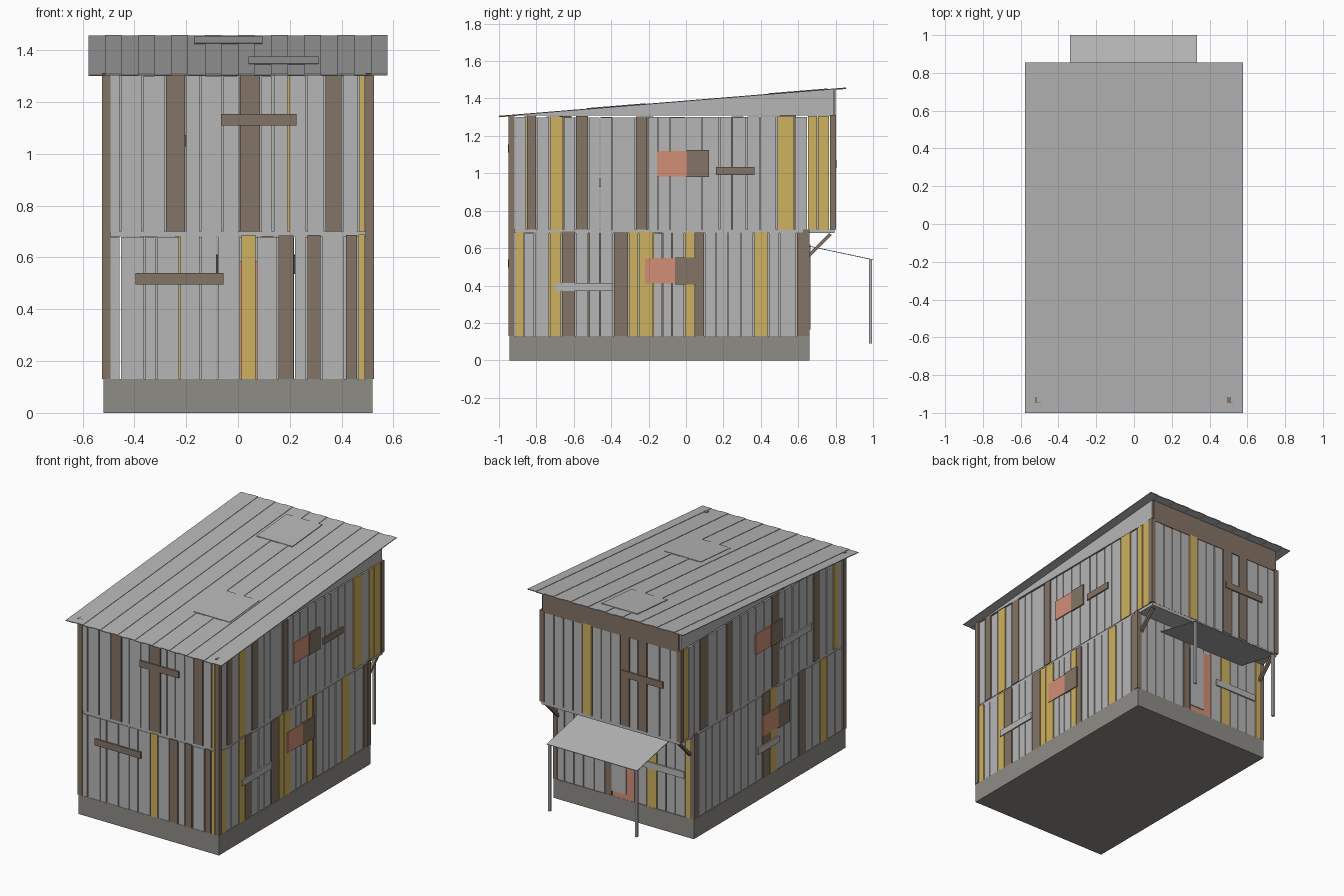
import bpy, bmesh, random

if "Cube" in bpy.data.objects:
    bpy.data.objects.remove(bpy.data.objects["Cube"])
random.seed(4)

# Materials (linear diffuse colours)
MATS = []
for name, col in [("grey metal", (0.47, 0.47, 0.47)), ("brown wood", (0.23, 0.172, 0.13)),
                  ("yellow paint", (0.62, 0.44, 0.115)), ("salmon panel", (0.64, 0.275, 0.182)),
                  ("stone base", (0.275, 0.262, 0.235))]:
    m = bpy.data.materials.new(name)
    m.diffuse_color = (*col, 1)
    m.use_nodes = True
    m.node_tree.nodes["Principled BSDF"].inputs["Base Color"].default_value = m.diffuse_color
    MATS.append(m)
GREY, BROWN, YELLOW, SALMON, STONE = range(5)
CODE = {"g": GREY, "b": BROWN, "y": YELLOW}


def add_box(bm, lo, hi, mat):
    """Axis-aligned box between two corners."""
    geo = bmesh.ops.create_cube(bm, size=1)
    for v in geo["verts"]:
        for i in range(3):
            v.co[i] = (lo[i] + hi[i]) / 2 + v.co[i] * (hi[i] - lo[i])
    for f in {f for v in geo["verts"] for f in v.link_faces}:
        f.material_index = mat


def add_prism(bm, profile, x0, x1, mat):
    """Extrude a (y, z) profile along x."""
    a = [bm.verts.new((x0, y, z)) for y, z in profile]
    b = [bm.verts.new((x1, y, z)) for y, z in profile]
    n = len(a)
    faces = [bm.faces.new(a), bm.faces.new(b[::-1])]
    faces += [bm.faces.new((a[i], b[i], b[(i + 1) % n], a[(i + 1) % n])) for i in range(n)]
    for f in faces:
        f.material_index = mat


def finish(name, bm):
    bmesh.ops.recalc_face_normals(bm, faces=bm.faces)
    me = bpy.data.meshes.new(name)
    bm.to_mesh(me)
    bm.free()
    for m in MATS:
        me.materials.append(m)
    ob = bpy.data.objects.new(name, me)
    bpy.context.collection.objects.link(ob)


def box(name, lo, hi, mat):
    bm = bmesh.new()
    add_box(bm, lo, hi, mat)
    finish(name, bm)


def prism(name, profile, x0, x1, mat):
    bm = bmesh.new()
    add_prism(bm, profile, x0, x1, mat)
    finish(name, bm)


# Wall planes: (axis along the wall, outer coordinate, outward sign)
FRONT, RIGHT, LEFT = ("x", -0.943, -1), ("y", 0.516, 1), ("y", -0.516, -1)
BACK_LOW, BACK_UP = ("x", 0.656, 1), ("x", 0.796, 1)


def on_wall(wall, u0, u1, z0, z1, d0, d1):
    """Corners of a box on a wall; d is the distance out from the wall face."""
    axis, p, s = wall
    w0, w1 = sorted((p + s * d0, p + s * d1))
    return ((u0, w0, z0), (u1, w1, z1)) if axis == "x" else ((w0, u0, z0), (w1, u1, z1))


def plank_wall(name, wall, edges, colours, z0, z1):
    """Row of upright planks with narrow gaps between them."""
    bm = bmesh.new()
    for u0, u1, c in zip(edges, edges[1:], colours):
        top = z1 - (random.uniform(0.006, 0.012) if c == "g" else random.uniform(0, 0.006))
        out = 0 if c == "g" else 0.003
        add_box(bm, *on_wall(wall, u0 + 0.003, u1 - 0.003, z0, top, -0.012, out), CODE[c])
    finish(name, bm)


def plate(name, wall, u0, u1, z0, z1, mat, out=0.009):
    box(name, *on_wall(wall, u0, u1, z0, z1, 0, out), mat)


# Base and middle floor
box("base", (-0.52, -0.945, 0), (0.52, 0.66, 0.13), STONE)
box("middle_floor", (-0.513, -0.94, 0.68), (0.513, 0.795, 0.70), GREY)

LOW, UP = (0.13, 0.69), (0.70, 1.309)
# Front planks
plank_wall("front_upper_planks", FRONT,
           [-.495, -.455, -.37, -.28, -.203, -.145, -.06, .005, .088, .135, .195, .265, .335,
            .403, .465, .493], "gggbgggbggggbgy", *UP)
plank_wall("front_lower_planks", FRONT,
           [-.495, -.455, -.36, -.315, -.225, -.145, -.08, .01, .07, .153, .217, .265, .322,
            .413, .463, .493], "gggggggygbgbgby", *LOW)
# Right planks
plank_wall("right_upper_planks", RIGHT,
           [-.915, -.853, -.798, -.73, -.655, -.59, -.522, -.46, -.395, -.27, -.207, -.15,
            -.085, 0, .085, .18, .245, .325, .395, .485, .58, .65, .703, .768],
           "gbgygbgggbgggggggggygyy", *UP)
plank_wall("right_lower_planks", RIGHT,
           [-.915, -.867, -.81, -.73, -.665, -.59, -.52, -.46, -.388, -.307, -.254, -.177,
            -.125, -.075, -.008, .048, .098, .16, .225, .295, .362, .44, .5, .59, .655],
           "yggybgggbyygggybggggyggb", *LOW)
# Left planks
plank_wall("left_upper_planks", LEFT,
           [-.915, -.87, -.82, -.75, -.68, -.61, -.54, -.46, -.39, -.31, -.25, -.17, -.09, 0,
            .08, .16, .24, .31, .41, .5, .59, .65, .71, .768],
           "gyggbgggggbgggggbggbggy", *UP)
plank_wall("left_lower_planks", LEFT,
           [-.915, -.84, -.755, -.68, -.6, -.53, -.45, -.37, -.3, -.22, -.15, -.07, 0, .08,
            .15, .23, .3, .38, .46, .53, .6, .655],
           "ggyggbgggybgggggggggg", *LOW)
# Back planks, leaving the doorway open below
plank_wall("back_upper_planks", BACK_UP,
           [-.495, -.44, -.36, -.27, -.2, -.14, -.07, 0, .07, .14, .21, .28, .35, .42, .495],
           "gggbgbgggygggg", *UP)
plank_wall("back_lower_planks", BACK_LOW,
           [-.495, -.455, -.38, -.31, -.245, -.17, -.083], "ygggyg", *LOW)
plank_wall("back_lower_planks_2", BACK_LOW, [.088, .14, .22, .3, .37, .44, .495], "bggggg", *LOW)
plank_wall("door_lintel", BACK_LOW, [-.083, .088], "g", 0.585, 0.69)

# Corner posts
for sx in (-1, 1):
    for nm, y, z0, z1 in [("front", -0.932, .13, 1.312), ("lower_back", 0.645, .13, 0.70),
                          ("upper_back", 0.785, .70, 1.312)]:
        box(f"{nm}_corner_post", (sx * 0.508 - 0.016, y - 0.016, z0),
            (sx * 0.508 + 0.016, y + 0.016, z1), BROWN)
    # Braces under the overhang
    prism("overhang_brace", [(0.66, 0.55), (0.66, 0.575), (0.765, 0.68), (0.78, 0.67)],
          sx * 0.49 - 0.01, sx * 0.49 + 0.01, BROWN)

# Door with a patch over it
plate("door", BACK_LOW, -0.08, 0.085, 0.13, 0.585, SALMON, 0.003)
plate("door_patch", BACK_LOW, -0.02, 0.088, 0.165, 0.62, GREY)

# Windows with open shutters, mirrored layout on the left wall
for nm, wall, y, z, s in [("right_upper", RIGHT, 0.005, 1.052, 1), ("right_lower", RIGHT, -0.06, 0.478, 1),
                          ("left_upper", LEFT, -0.155, 1.052, -1), ("left_lower", LEFT, -0.23, 0.478, -1)]:
    a, b = sorted((y, y - s * 0.16))
    plate(nm + "_window", wall, a, b, z - 0.068, z + 0.068, SALMON, 0.007)
    a, b = sorted((y, y + s * 0.118))
    plate(nm + "_shutter", wall, a, b, z - 0.073, z + 0.073, BROWN, 0.0095)

# Horizontal boards nailed over the planks
for nm, wall, u0, u1, z, mat in [
        ("front_upper", FRONT, -.065, .225, 1.132, BROWN), ("front_lower", FRONT, -.395, -.055, .518, BROWN),
        ("right_upper", RIGHT, .16, .365, 1.012, BROWN), ("right_lower", RIGHT, -.70, -.39, .392, GREY),
        ("left_upper", LEFT, -.585, -.26, .95, GREY), ("left_lower", LEFT, -.24, -.02, .33, GREY),
        ("back_upper", BACK_UP, -.39, -.09, 1.05, BROWN), ("back_lower", BACK_LOW, -.45, -.13, .41, GREY)]:
    plate(nm + "_board", wall, u0, u1, z - 0.022, z + 0.022, mat)

# Gable sides and rear fascia
for sx in (-1, 1):
    prism("gable_side", [(-0.92, 1.31), (0.79, 1.31), (0.79, 1.448)],
          sx * 0.505, sx * 0.515, GREY)
box("rear_fascia", (-0.505, 0.785, 1.30), (0.505, 0.799, 1.447), BROWN)


def roof_z(y):
    return 1.309 + (y + 0.945) * 0.0815


def roof_strip(bm, x0, x1, y0, y1, lift, t):
    prof = [(y0, roof_z(y0) + lift), (y1, roof_z(y1) + lift),
            (y1, roof_z(y1) + lift - t), (y0, roof_z(y0) + lift - t)]
    add_prism(bm, prof, x0, x1, GREY)


# Sheet roof in overlapping strips, with two patches
bm = bmesh.new()
N = 18
for i in range(N):
    x0 = -0.577 + i * 1.154 / N
    roof_strip(bm, x0, x0 + 1.154 / N, -1.0, 0.855, 0.003 if i % 2 else 0.0, 0.005)
finish("roof_sheets", bm)
bm = bmesh.new()
roof_strip(bm, 0.04, 0.31, -0.53, -0.215, 0.006, 0.005)
roof_strip(bm, -0.17, 0.095, 0.44, 0.757, 0.006, 0.005)
finish("roof_patches", bm)

# Awning over the door on two thin posts
prism("awning", [(0.66, 0.612), (1.0, 0.540), (1.0, 0.536), (0.66, 0.608)], -0.338, 0.333, GREY)
for x in (-0.325, 0.32):
    box("awning_post", (x - 0.008, 0.978, 0.09), (x + 0.008, 0.994, 0.54), GREY)
